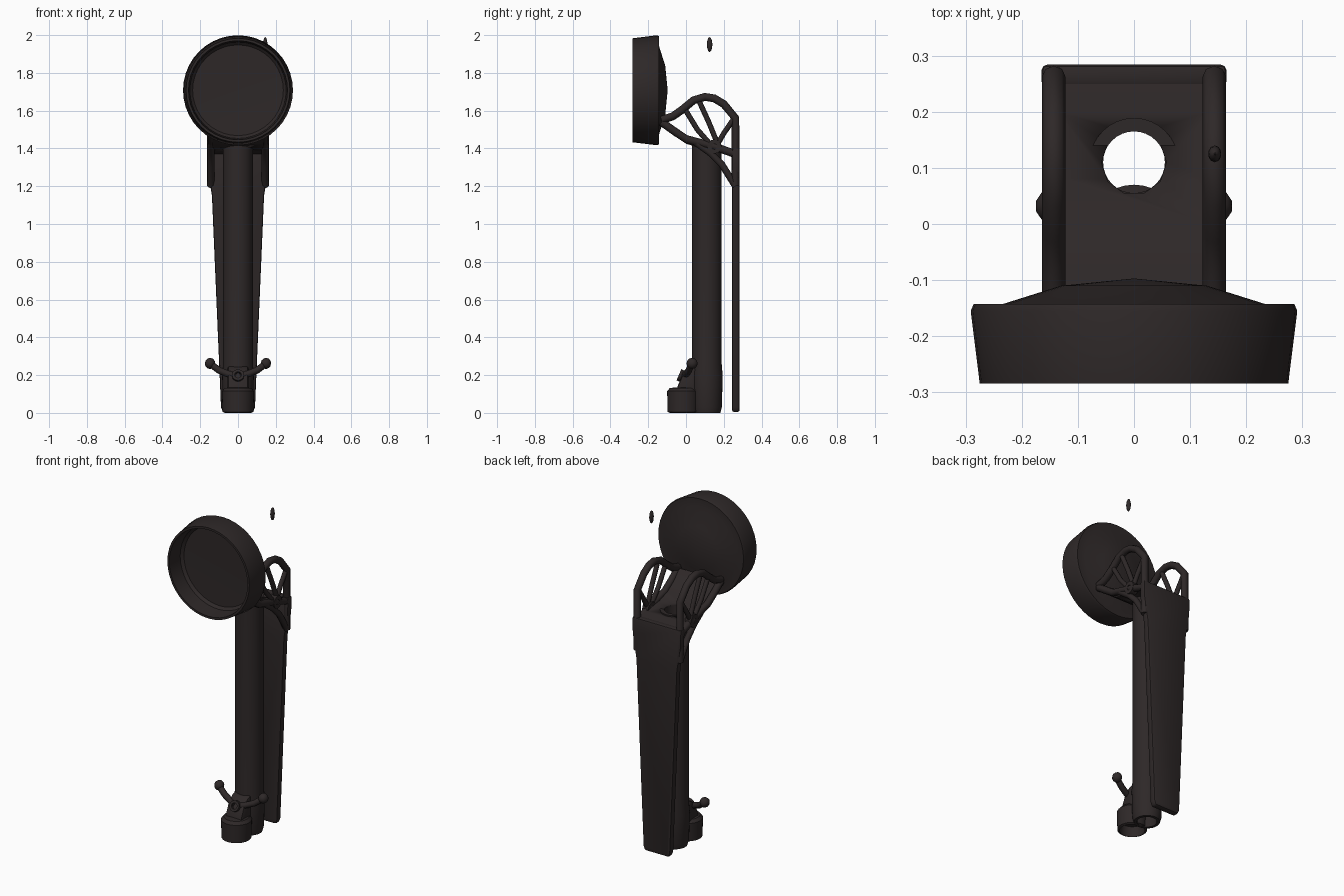
import bpy, bmesh, math
from mathutils import Vector, Matrix

if "Cube" in bpy.data.objects:
    bpy.data.objects.remove(bpy.data.objects["Cube"], do_unlink=True)

DARK = (0.027, 0.021, 0.021, 1)
mat = bpy.data.materials.new("dark brown metal")
mat.use_nodes = True
mat.diffuse_color = DARK
mat.node_tree.nodes["Principled BSDF"].inputs["Base Color"].default_value = DARK


def select(ob):
    bpy.ops.object.select_all(action='DESELECT')
    ob.select_set(True)
    bpy.context.view_layer.objects.active = ob


def finish(name, bm, bevel=0):
    bmesh.ops.recalc_face_normals(bm, faces=bm.faces)
    mesh = bpy.data.meshes.new(name)
    bm.to_mesh(mesh)
    bm.free()
    ob = bpy.data.objects.new(name, mesh)
    bpy.context.collection.objects.link(ob)
    mesh.materials.append(mat)
    select(ob)
    if bevel:
        mod = ob.modifiers.new("bevel", 'BEVEL')
        mod.width, mod.segments = bevel, 2
        bpy.ops.object.modifier_apply(modifier=mod.name)
    bpy.ops.object.shade_smooth_by_angle(angle=math.radians(40))
    return ob


def lathe(name, profile, centre, tilt=0, closed=False, steps=32):
    """Spin (radius, height) points about z, then tilt about x."""
    bm = bmesh.new()
    pts = profile + profile[:1] if closed else profile
    vs = [bm.verts.new((r, 0, h)) for r, h in pts]
    edges = [bm.edges.new(p) for p in zip(vs, vs[1:])]
    bmesh.ops.spin(bm, geom=vs + edges, cent=(0, 0, 0), axis=(0, 0, 1),
                   angle=math.tau, steps=steps)
    bmesh.ops.remove_doubles(bm, verts=bm.verts, dist=0.0005)
    bm.transform(Matrix.Translation(centre) @ Matrix.Rotation(tilt, 4, 'X'))
    return finish(name, bm)


def extrude(name, points, direction, bevel=0):
    bm = bmesh.new()
    face = bm.faces.new([bm.verts.new(p) for p in points])
    new = bmesh.ops.extrude_face_region(bm, geom=[face])["geom"]
    bmesh.ops.translate(bm, vec=Vector(direction),
                        verts=[v for v in new if isinstance(v, bmesh.types.BMVert)])
    return finish(name, bm, bevel)


def strut(name, points, radius):
    """Round bar along a path."""
    cu = bpy.data.curves.new(name, 'CURVE')
    cu.dimensions = '3D'
    cu.bevel_depth, cu.bevel_resolution, cu.use_fill_caps = radius, 2, True
    sp = cu.splines.new('POLY')
    sp.points.add(len(points) - 1)
    for p, co in zip(sp.points, points):
        p.co = (*co, 1)
    ob = bpy.data.objects.new(name, cu)
    bpy.context.collection.objects.link(ob)
    cu.materials.append(mat)
    select(ob)
    bpy.ops.object.convert(target='MESH')
    bpy.ops.object.shade_smooth_by_angle(angle=math.radians(50))


def blob(name, centre, size):
    bm = bmesh.new()
    bmesh.ops.create_icosphere(bm, subdivisions=2, radius=1)
    bm.transform(Matrix.Translation(centre) @ Matrix.Diagonal((*size, 1)))
    return finish(name, bm)


# Round cup with a recessed front and a domed back (profile height runs along y)
lathe("round_cup",
      [(0, -0.17), (0.24, -0.175), (0.255, -0.19), (0.262, -0.284), (0.275, -0.284),
       (0.291, -0.155), (0.286, -0.143), (0.235, -0.143), (0.13, -0.11), (0, -0.097)],
      (0, 0, 1.708), tilt=-math.pi / 2, steps=40)

# Hollow upright tube, flared slightly at the foot
lathe("upright_tube",
      [(0.055, 0), (0.072, 0), (0.08, 0.03), (0.084, 0.2), (0.079, 0.26),
       (0.079, 1.42), (0.055, 1.42)], (0, 0.11, 0), closed=True)

# Foot spout, open underneath, and the shoulder joining it to the tube
lathe("foot_spout", [(0, 0.06), (0.062, 0.06), (0.07, 0), (0.082, 0.006),
                     (0.085, 0.115), (0.07, 0.132), (0, 0.138)], (0, -0.015, 0))
shoulder = [(-0.05, 0.11), (-0.045, 0.14), (-0.015, 0.21), (0.02, 0.24), (0.05, 0.25), (0.05, 0.08)]
extrude("foot_shoulder", [(-0.055, y, z) for y, z in shoulder], (0.11, 0, 0), 0.012)

# Forked handle on the foot
lathe("handle_hub", [(0.018, 0), (0.032, 0), (0.032, 0.03), (0.018, 0.03)],
      (0, -0.01, 0.19), tilt=math.pi / 2 - 0.4, closed=True, steps=12)

# Tapered back panel
half = [(0.08, 0.005), (0.09, 0.03), (0.138, 1.15), (0.163, 1.3), (0.165, 1.4)]
outline = half + [(-x, z) for x, z in reversed(half)]
extrude("back_panel", [(x, 0.244, z) for x, z in outline], (0, 0.04, 0), 0.01)

# Sloping top plate with a hole over the tube
top = [(-0.12, 1.55), (-0.06, 1.495), (0.0, 1.455), (0.08, 1.43), (0.2, 1.41), (0.282, 1.39)]
section = top + [(y, z - 0.03) for y, z in reversed(top)]
plate = extrude("top_plate", [(-0.135, y, z) for y, z in section], (0.27, 0, 0))
cutter = lathe("hole_cutter", [(0, 1.2), (0.058, 1.2), (0.058, 1.7), (0, 1.7)],
               (0, 0.11, 0), steps=10)
cutter.hide_render = True
cut = plate.modifiers.new("hole", 'BOOLEAN')
cut.operation, cut.object, cut.solver = 'DIFFERENCE', cutter, 'EXACT'
select(plate)
bpy.ops.object.modifier_apply(modifier=cut.name)
bpy.data.objects.remove(cutter, do_unlink=True)

# Side brackets: paths in (y, z), with bar radius
BARS = {
    "arch": ([(0.262, 1.2), (0.262, 1.56), (0.2, 1.635), (0.15, 1.665), (0.1, 1.673),
              (0.04, 1.655), (-0.02, 1.605), (-0.07, 1.57), (-0.13, 1.55)], 0.021),
    "lower_bar": ([(-0.13, 1.54), (-0.06, 1.49), (0.0, 1.45), (0.15, 1.41), (0.262, 1.37)], 0.021),
    "gusset_bar": ([(0.04, 1.44), (0.13, 1.375), (0.19, 1.315), (0.262, 1.2)], 0.018),
    "front_spoke": ([(-0.01, 1.615), (0.06, 1.5), (0.13, 1.42)], 0.014),
    "middle_spoke": ([(0.065, 1.66), (0.12, 1.54), (0.165, 1.43)], 0.014),
    "rear_spoke": ([(0.16, 1.41), (0.2, 1.48), (0.255, 1.56)], 0.014),
}
for side, s in (("left", 1), ("right", -1)):
    for bar, (path, radius) in BARS.items():
        strut(f"{side}_{bar}", [(s * 0.143, y, z) for y, z in path], radius)
    ring = lathe(f"{side}_hub_ring", [(0.015, -0.02), (0.038, -0.02), (0.038, 0.02), (0.015, 0.02)],
                 (0, 0, 0), closed=True, steps=12)
    ring.matrix_world = Matrix.Translation((s * 0.143, 0.15, 1.41)) @ Matrix.Rotation(math.pi / 2, 4, 'Y')
    # Handle arms and knobs
    strut(f"{side}_handle_arm", [(s * 0.01, -0.01, 0.195), (s * 0.05, 0.0, 0.205),
                                 (s * 0.1, 0.015, 0.225), (s * 0.15, 0.03, 0.262)], 0.018)
    blob(f"{side}_handle_knob", (s * 0.148, 0.032, 0.262), (0.028, 0.03, 0.03))

# Small floating chip
blob("loose_chip", (0.144, 0.125, 1.95), (0.012, 0.015, 0.04))
